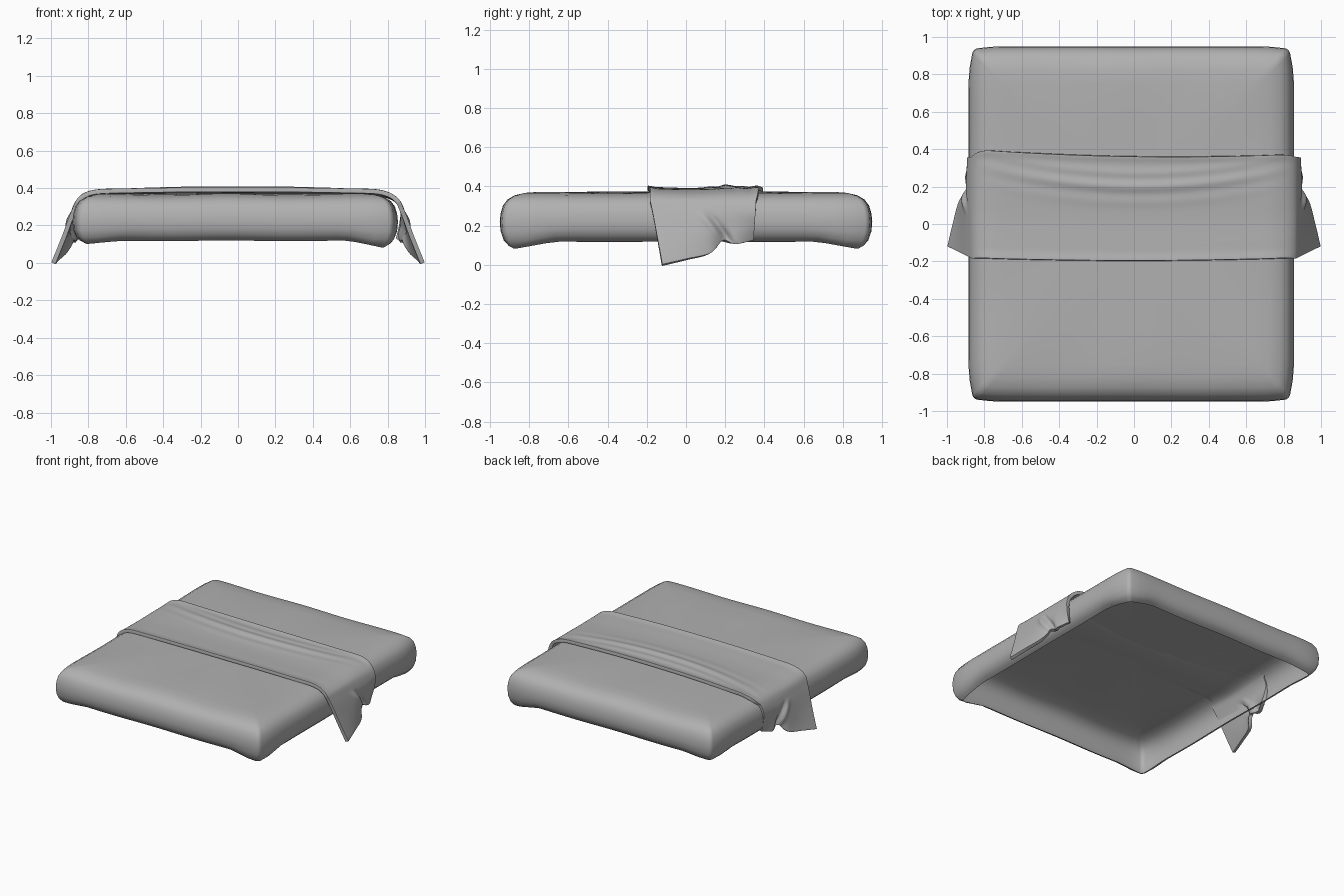
import bpy, bmesh, math
from mathutils import Vector

if "Cube" in bpy.data.objects:
    bpy.data.objects.remove(bpy.data.objects["Cube"])

grey = bpy.data.materials.new("mid_grey")
grey.diffuse_color = (0.44, 0.44, 0.44, 1)
grey.use_nodes = True
grey.node_tree.nodes["Principled BSDF"].inputs["Base Color"].default_value = grey.diffuse_color


def finish(name, bm):
    mesh = bpy.data.meshes.new(name)
    bm.to_mesh(mesh)
    bm.free()
    mesh.materials.append(grey)
    obj = bpy.data.objects.new(name, mesh)
    bpy.context.collection.objects.link(obj)
    for p in mesh.polygons:
        p.use_smooth = True
    return obj


def rounded_rect(hx, hy, r, side=24, arc=5):
    """Outline of a rounded rectangle, counter-clockwise, evenly divided sides."""
    pts = []
    for q, (sx, sy) in enumerate([(1, 1), (-1, 1), (-1, -1), (1, -1)]):
        cx, cy = sx * (hx - r), sy * (hy - r)
        for k in range(arc + 1):
            a = math.pi / 2 * (q + k / arc)
            pts.append(Vector((cx + r * math.cos(a), cy + r * math.sin(a))))
        nx, ny = [(-1, 1), (-1, -1), (1, -1), (1, 1)][q]
        a = math.pi / 2 * (q + 1)
        end = Vector((nx * (hx - r) + r * math.cos(a), ny * (hy - r) + r * math.sin(a)))
        start = pts[-1].copy()
        pts += [start.lerp(end, k / side) for k in range(1, side)]
    return pts


# Mattress: soft-edged cover, open underneath, hem dipping at the corners
HX, HY, CX = 0.87, 0.95, -0.015
profile = [(0.065, 0.118), (0.038, 0.13), (0.018, 0.15), (0.004, 0.18), (0.0, 0.22),
           (0.004, 0.26), (0.016, 0.30), (0.038, 0.33), (0.075, 0.352), (0.13, 0.364),
           (0.2, 0.369), (0.4, 0.371), (0.7, 0.372)]
bm = bmesh.new()
loops = []
for inset, z in profile:
    loop = []
    for p in rounded_rect(HX - inset, HY - inset, 0.022):
        corner = max(0, 1 - (HX - abs(p.x) - 0.06) / 0.2) * max(0, 1 - (HY - abs(p.y) - 0.08) / 0.2)
        low = max(0, (0.22 - z) / 0.1)
        dip = min(1, corner) * low * (0.036 if p.x > 0 else 0.018)
        wobble = 0.003 * math.sin(9 * p.x + 2) * math.cos(8 * p.y)
        # Sides draw in a little towards each corner
        pinch = max(0, (abs(p.y) - 0.75) / 0.2) ** 2 * 0.03
        pinch_y = max(0, (abs(p.x) - 0.7) / 0.17) ** 2 * 0.015
        loop.append(bm.verts.new((p.x * (1 - pinch) + CX, p.y * (1 - pinch_y), z - dip + wobble)))
    loops.append(loop)
n = len(loops[0])
for a, b in zip(loops, loops[1:]):
    for i in range(n):
        j = (i + 1) % n
        bm.faces.new((a[i], a[j], b[j], b[i]))
bm.faces.new(loops[-1])
finish("mattress", bm)


def spline(pts, t):
    """Catmull-Rom point at t along a list of points."""
    i = min(int(t), len(pts) - 2)
    f = t - i
    p1, p2 = pts[i], pts[i + 1]
    p0 = pts[i - 1] if i > 0 else p1 * 2 - p2
    p3 = pts[i + 2] if i + 2 < len(pts) else p2 * 2 - p1
    return 0.5 * (2 * p1 + (p2 - p0) * f + (2 * p0 - 5 * p1 + 4 * p2 - p3) * f * f
                  + (3 * p1 - p0 - 3 * p2 + p3) * f ** 3)


# Throw: lofted across six strips: y on top, y at hem, x halfway down, x at hem, z at hem
strips = [(-0.195, -0.12, 0.942, 0.998, 0.003), (-0.08, 0.0, 0.932, 0.97, 0.03),
          (0.04, 0.125, 0.922, 0.935, 0.06), (0.16, 0.19, 0.9, 0.885, 0.125),
          (0.26, 0.25, 0.9, 0.905, 0.105), (0.36, 0.345, 0.885, 0.865, 0.125)]
rows = []
for yt, yb, xm, xb, zb in strips:
    prof = [(0, 0.397, 0), (0.3, 0.396, 0), (0.6, 0.391, 0), (0.76, 0.384, 0), (0.85, 0.35, 0.08),
            (0.89, 0.28, 0.3), (xm, (0.28 + zb) / 2, 0.65), (xb, zb, 1)]
    rows.append([Vector((x, yt + (yb - yt) * w, z)) for x, z, w in prof])


def bump(d, width):
    return math.exp(-(d / width) ** 2)


NU, NV = 56, 50
bm = bmesh.new()
grid = []
for j in range(NV + 1):
    v = j / NV
    line = [spline([r[k] for r in rows], v * 5) for k in range(8)]
    column = []
    for i in range(-NU, NU + 1):
        p = spline(line, abs(i) / NU * 7)
        s = 1 if i >= 0 else -1
        top = min(1, max(0, (p.z - 0.33) / 0.05))
        flat = max(0, 1 - p.x ** 2 / 0.75)
        # Creases sagging along the top, slightly rolled long edges
        for at, height, wide in ((0.20, 0.013, 0.03), (0.27, 0.006, 0.025), (0.12, 0.004, 0.03)):
            p.z += flat * top * height * bump(p.y - at - 0.12 * p.x ** 2, wide)
        p.z += top * 0.007 * (bump(v, 0.05) + bump(v - 1, 0.05)) - 0.005 * top * bump(v - 0.35, 0.2)
        # Diagonal fold running down to the tucked hem
        down = (0.26 - p.z) / 0.13
        line_y = 0.10 + 0.10 * down
        if p.z < 0.28:
            fade = min(1, (0.28 - p.z) / 0.05)
            p.x += fade * (0.012 * bump(p.y - line_y + 0.02, 0.025) - 0.012 * bump(p.y - line_y - 0.02, 0.02))
        y = p.y + top * p.x ** 2 * (0.02 + 0.015 * v) - 0.015 * s * p.x * v * top
        column.append(bm.verts.new((s * p.x - 0.006 * top * abs(p.x), y, max(p.z, 0))))
    grid.append(column)
for a, b in zip(grid, grid[1:]):
    for i in range(2 * NU):
        bm.faces.new((a[i], a[i + 1], b[i + 1], b[i]))
throw = finish("throw_blanket", bm)
solid = throw.modifiers.new("thickness", "SOLIDIFY")
solid.thickness = 0.024
solid.offset = -1
bevel = throw.modifiers.new("soft_hem", "BEVEL")
bevel.width = 0.007
bevel.segments = 3
bevel.limit_method = "ANGLE"
bevel.angle_limit = math.radians(60)
